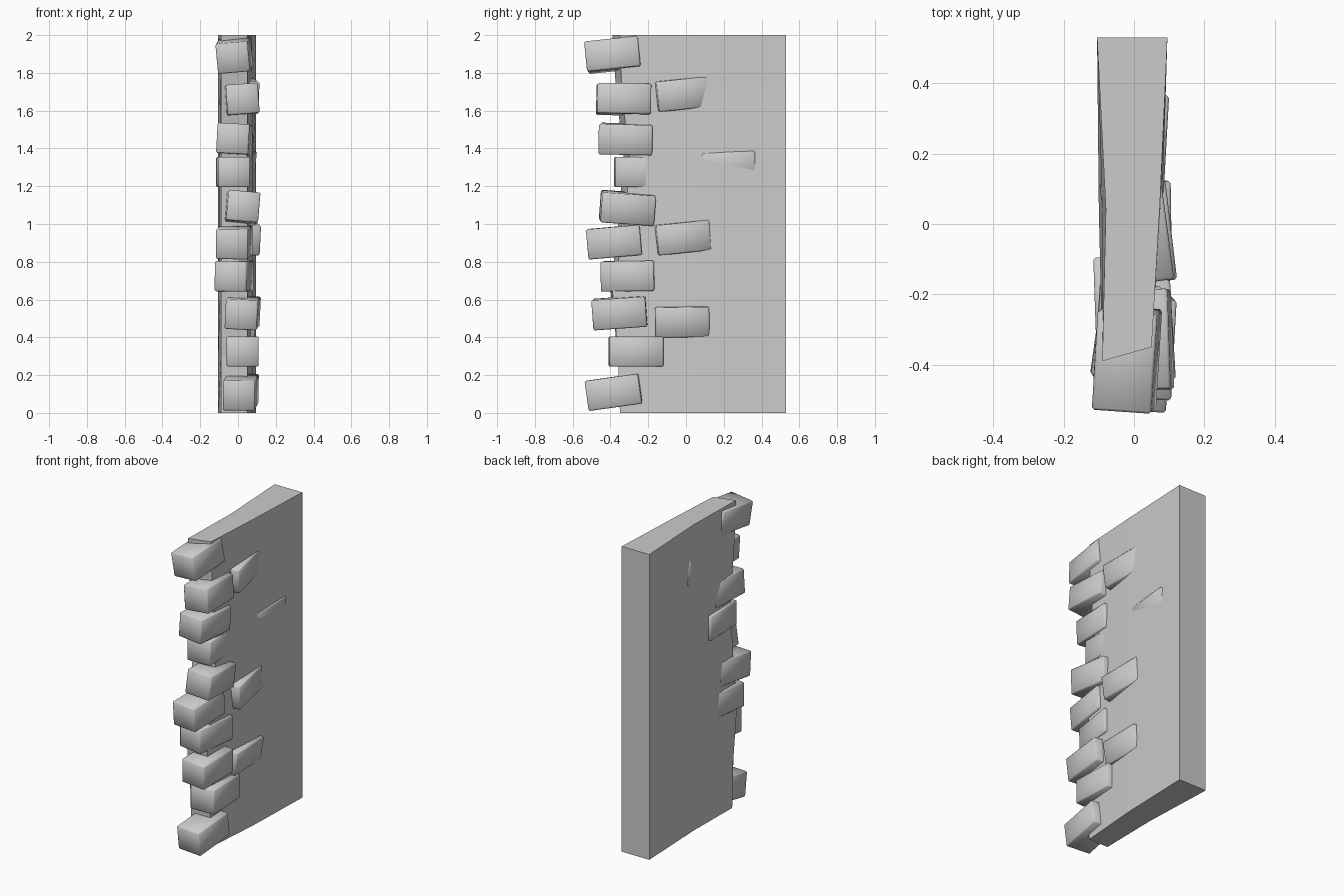
import bpy, bmesh
from math import radians
from mathutils import Matrix, Euler

if "Cube" in bpy.data.objects:
    bpy.data.objects.remove(bpy.data.objects["Cube"])

stone = bpy.data.materials.new("light grey stone")
stone.use_nodes = True
GREY = (0.6, 0.6, 0.6, 1)
stone.diffuse_color = GREY
stone.node_tree.nodes["Principled BSDF"].inputs["Base Color"].default_value = GREY


def finish(name, bm, smooth):
    mesh = bpy.data.meshes.new(name)
    bmesh.ops.recalc_face_normals(bm, faces=bm.faces)
    for f in bm.faces:
        f.smooth = smooth
    bm.to_mesh(mesh)
    bm.free()
    mesh.materials.append(stone)
    obj = bpy.data.objects.new(name, mesh)
    bpy.context.collection.objects.link(obj)
    return obj


# Wall slab: rows of (z, front y at -x, front y at +x, waist x at -x, waist x at +x)
rows = [(0, -.35, -.35, -.085, .08), (.3, -.36, -.36, -.09, .08),
        (.65, -.40, -.39, -.095, .08), (1, -.36, -.32, -.1, .08),
        (1.35, -.33, -.30, -.1, .08), (1.7, -.37, -.34, -.09, .075),
        (2, -.39, -.35, -.08, .073)]
bm = bmesh.new()
rings = []
for z, yl, yr, wl, wr in rows:
    ring = [(-.105, .53), (wl, .04), (-.09, yl), (.05, yr), (wr, .04), (.095, .53)]
    rings.append([bm.verts.new((x, y, z)) for x, y in ring])
for a, b in zip(rings, rings[1:]):
    for i in range(6):
        j = (i + 1) % 6
        bm.faces.new((a[i], a[j], b[j], b[i]))
bm.faces.new(rings[0])
bm.faces.new(rings[-1])
finish("wall_slab", bm, False)


def brick(name, x, y, z, roll, tilt, yaw):
    """Soft-shaded brick: roll about y, tilt about x, yaw about z, in degrees."""
    bm = bmesh.new()
    bmesh.ops.create_cube(bm, size=1)
    bmesh.ops.scale(bm, vec=(.17, .285, .16), verts=bm.verts)
    bmesh.ops.bevel(bm, geom=bm.edges[:], offset=.007, segments=1, affect='EDGES')
    turn = Euler((radians(tilt), radians(roll), radians(yaw))).to_matrix().to_4x4()
    bmesh.ops.transform(bm, matrix=Matrix.Translation((x, y, z)) @ turn, verts=bm.verts)
    finish(name, bm, True)


# Bricks along the broken end, bottom to top
end_bricks = [(.015, -.38, .11, 1, 8, -4), (.02, -.265, .325, 0, 0, 2),
              (.025, -.35, .53, 3, 4, -3), (-.02, -.30, .725, 1, 1, -8),
              (-.02, -.375, .905, 1, 5, -5), (.02, -.31, 1.085, 5, -4, 3),
              (-.026, -.235, 1.275, 0, 0, 2), (-.018, -.315, 1.45, 3, -1, -4),
              (.02, -.33, 1.66, -4, -1, 2), (-.02, -.385, 1.895, -5, 6, -4)]
for n, args in enumerate(end_bricks):
    brick(f"end_brick_{n + 1}", *args)

# Bricks showing through the wall sides
side_bricks = [(.012, -.02, .49, 8, 1, 1), (.018, -.02, .93, 2, 6, 7),
               (0, .23, 1.31, 6, 2, -3), (.008, -.02, 1.69, 2, 6, 8)]
for n, args in enumerate(side_bricks):
    brick(f"side_brick_{n + 1}", *args)
